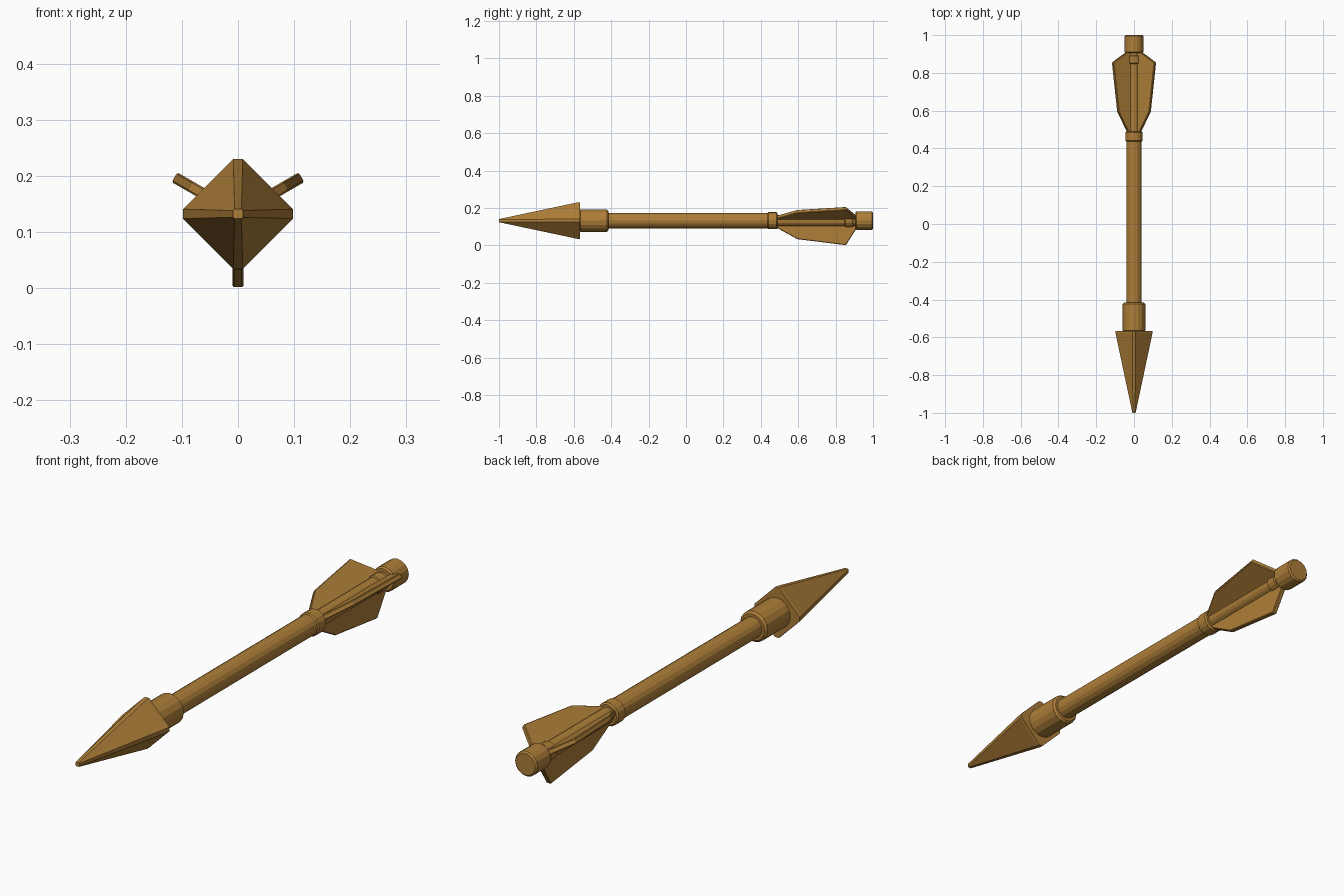
import bpy, bmesh, math
from mathutils import Matrix

if "Cube" in bpy.data.objects:
    bpy.data.objects.remove(bpy.data.objects["Cube"])

AXIS_Z = 0.132
wood = bpy.data.materials.new("wood")
wood.diffuse_color = (0.42, 0.21, 0.04, 1)
wood.use_nodes = True
wood.node_tree.nodes["Principled BSDF"].inputs["Base Color"].default_value = wood.diffuse_color


def finish(name, bm):
    bmesh.ops.recalc_face_normals(bm, faces=bm.faces)
    bm.transform(Matrix.Translation((0, 0, AXIS_Z)))
    mesh = bpy.data.meshes.new(name)
    bm.to_mesh(mesh)
    bm.free()
    mesh.materials.append(wood)
    ob = bpy.data.objects.new(name, mesh)
    bpy.context.collection.objects.link(ob)
    return ob


def loft(name, sections):
    """Closed skin over (y, [(x, z), ...]) sections."""
    bm = bmesh.new()
    rings = [[bm.verts.new((x, y, z)) for x, z in pts] for y, pts in sections]
    n = len(rings[0])
    for a, b in zip(rings, rings[1:]):
        for i in range(n):
            bm.faces.new((a[i], a[(i + 1) % n], b[(i + 1) % n], b[i]))
    bm.faces.new(rings[0])
    bm.faces.new(rings[-1])
    return finish(name, bm)


def circle(r, sides=16):
    return [(r * math.cos(2 * math.pi * i / sides), r * math.sin(2 * math.pi * i / sides))
            for i in range(sides)]


def rod(name, y0, y1, r, c):
    """Cylinder along y with chamfered ends."""
    loft(name, [(y0, circle(r - c)), (y0 + c, circle(r)),
                (y1 - c, circle(r)), (y1, circle(r - c))])


def diamond(r, w):
    """Square on its corner with blunted points."""
    return [(r, -w), (r, w), (w, r), (-w, r), (-r, w), (-r, -w), (-w, -r), (w, -r)]


# Arrowhead: blunt-edged four-sided point with a short rim
loft("arrowhead", [(-1.0, diamond(0.0085, 0.006)), (-0.577, diamond(0.098, 0.0085)),
                   (-0.566, diamond(0.098, 0.0085))])

# Socket, shaft, binding rings and nock
rod("head_socket", -0.572, -0.415, 0.06, 0.008)
rod("shaft", -0.45, 0.47, 0.041, 0.004)
rod("tail_shaft", 0.46, 0.93, 0.03, 0.003)
rod("front_binding", 0.435, 0.49, 0.046, 0.006)
rod("rear_binding", 0.848, 0.893, 0.035, 0.004)
rod("nock", 0.905, 1.0, 0.049, 0.006)

# Three fletching vanes around the tail
outline = [(0.485, 0.015), (0.485, 0.038), (0.595, 0.099), (0.855, 0.131),
           (0.91, 0.045), (0.91, 0.015)]
for k in range(3):
    bm = bmesh.new()
    lower = bm.faces.new([bm.verts.new((r, y, -0.01)) for y, r in outline])
    ext = bmesh.ops.extrude_face_region(bm, geom=[lower], use_keep_orig=True)
    bmesh.ops.translate(bm, vec=(0, 0, 0.02),
                        verts=[v for v in ext["geom"] if isinstance(v, bmesh.types.BMVert)])
    bm.transform(Matrix.Rotation(-math.radians(30 + 120 * k), 4, 'Y'))
    vane = finish(f"fletching_vane_{k + 1}", bm)
    bev = vane.modifiers.new("edge_bevel", 'BEVEL')
    bev.width = 0.003
    bev.segments = 1
